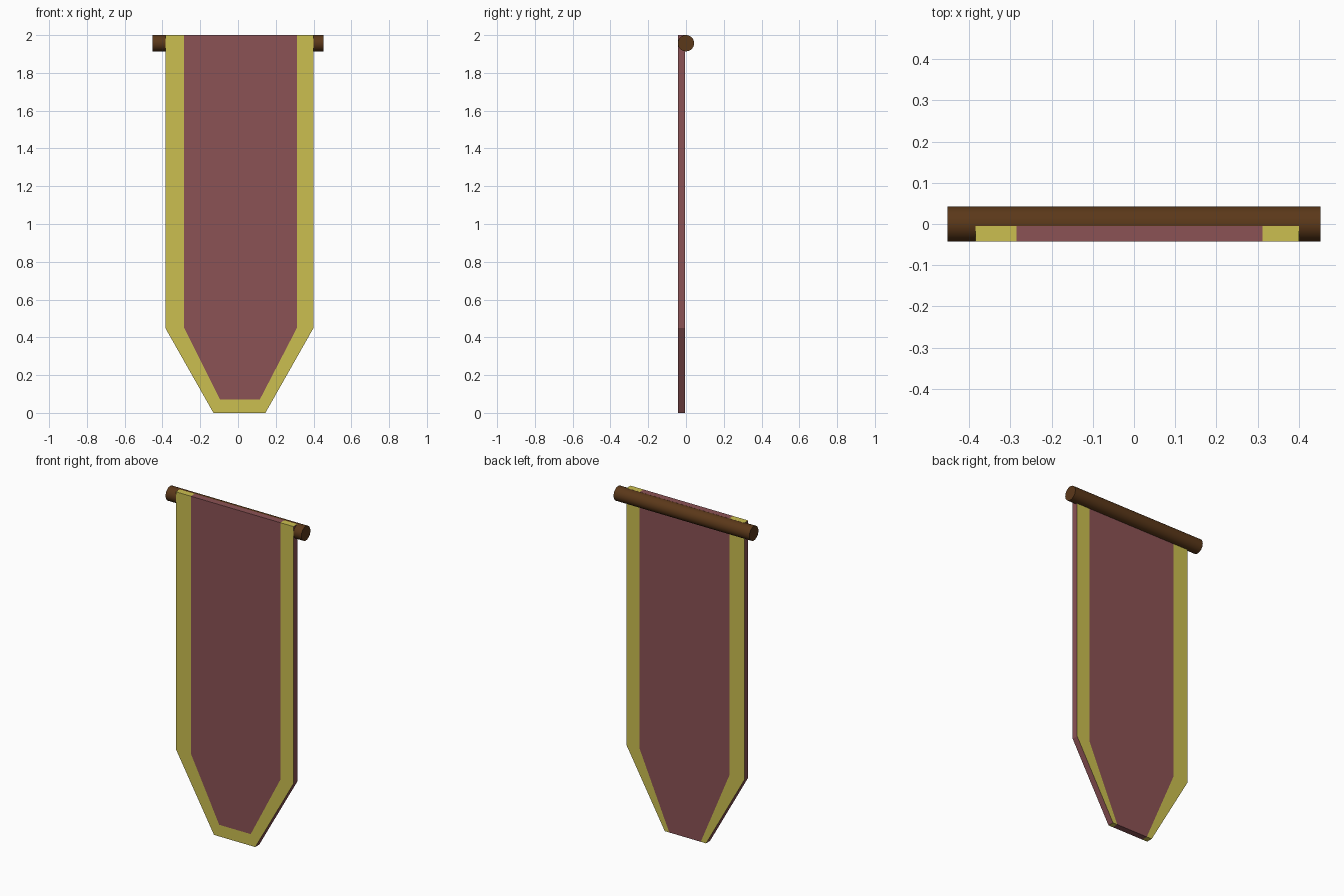
import bpy, bmesh, math

if "Cube" in bpy.data.objects:
    bpy.data.objects.remove(bpy.data.objects["Cube"])


def material(name, color):
    m = bpy.data.materials.new(name)
    m.diffuse_color = (*color, 1)
    m.use_nodes = True
    m.node_tree.nodes["Principled BSDF"].inputs["Base Color"].default_value = m.diffuse_color
    return m


red = material("red_cloth", (0.258, 0.084, 0.089))
gold = material("gold_trim", (0.60, 0.52, 0.08))
wood = material("dark_wood", (0.105, 0.04, 0.01))

# Banner cloth: three rows (top, shoulder, bottom) of outer/inner columns
FRONT, BACK = -0.043, -0.005
ROWS = [(2.0, (-0.385, -0.285, 0.312, 0.40)),
        (0.45, (-0.385, -0.285, 0.312, 0.40)),
        (0.0, (-0.13, -0.095, 0.115, 0.145))]
bm = bmesh.new()
f, b = [[[bm.verts.new((x, y, z)) for x in xs] for z, xs in ROWS]
        for y in (FRONT, BACK)]
hem = [bm.verts.new((x, FRONT, 0.07)) for x in (-0.095, 0.115)]


def face(verts, mat):
    bm.faces.new(verts).material_index = mat


for c in range(3):
    mat = 0 if c == 1 else 1
    # upper front, whole back, top and bottom edges
    face((f[0][c], f[1][c], f[1][c + 1], f[0][c + 1]), mat)
    for r in range(2):
        face((b[r][c], b[r][c + 1], b[r + 1][c + 1], b[r + 1][c]), mat)
    for r in (0, 2):
        face((f[r][c], f[r][c + 1], b[r][c + 1], b[r][c]), mat)

# Tapered front with a gold hem along the bottom
face((f[1][0], f[2][0], hem[0], f[1][1]), 1)
face((f[1][1], hem[0], hem[1], f[1][2]), 0)
face((f[1][2], hem[1], f[2][3], f[1][3]), 1)
face((*f[2], hem[1], hem[0]), 1)

# Red side edges
for c in (0, 3):
    for r in range(2):
        face((f[r][c], f[r + 1][c], b[r + 1][c], b[r][c]), 0)

bmesh.ops.recalc_face_normals(bm, faces=bm.faces)
mesh = bpy.data.meshes.new("banner_cloth")
bm.to_mesh(mesh)
bm.free()
mesh.materials.append(red)
mesh.materials.append(gold)
bpy.context.collection.objects.link(bpy.data.objects.new("banner_cloth", mesh))

# Hanging pole
bpy.ops.mesh.primitive_cylinder_add(vertices=32, radius=0.043, depth=0.906,
                                    location=(0, 0, 1.957),
                                    rotation=(0, math.pi / 2, 0))
pole = bpy.context.object
pole.name = "hanging_pole"
pole.data.materials.append(wood)
bpy.ops.object.shade_smooth_by_angle()
